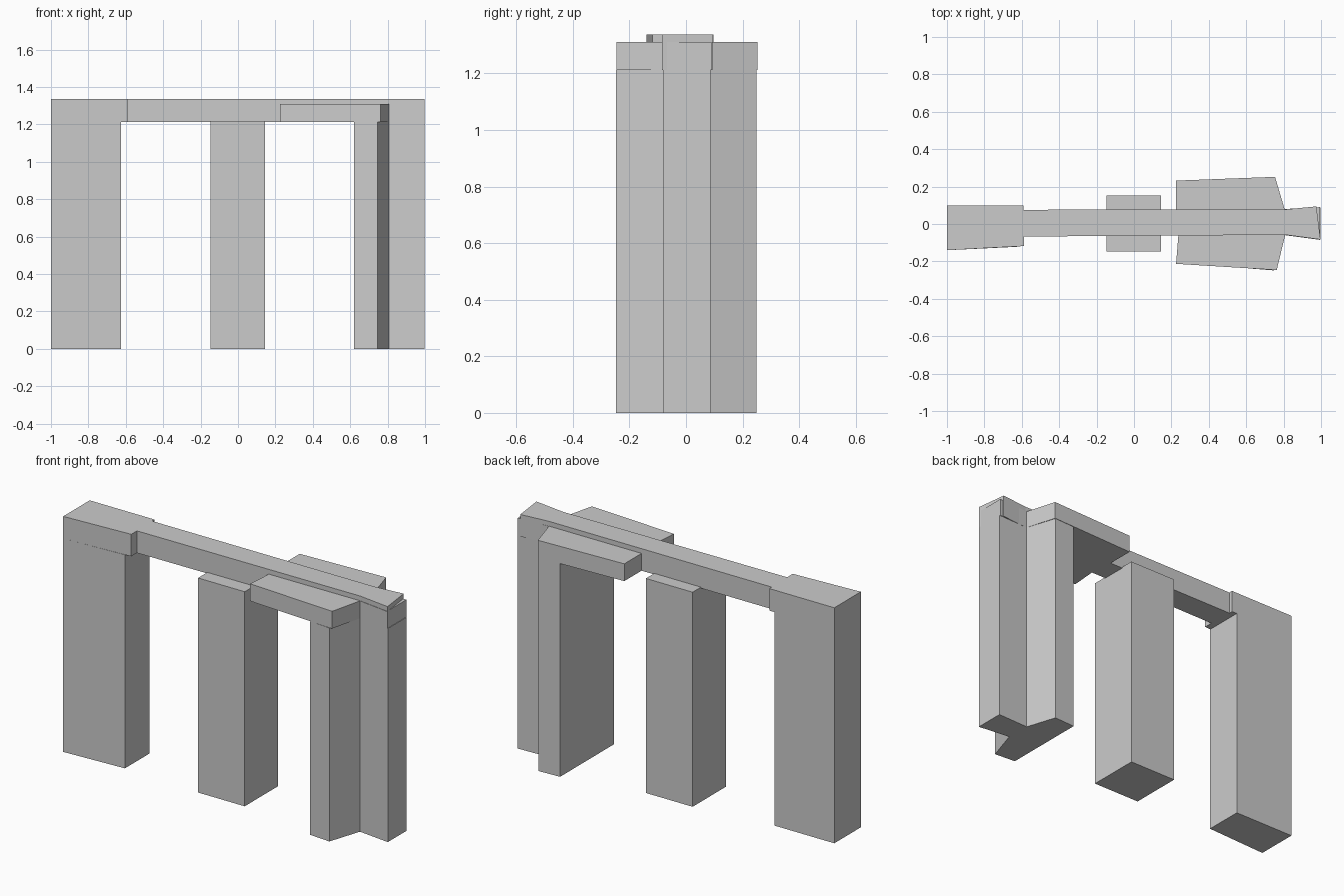
import bpy, bmesh

if "Cube" in bpy.data.objects:
    bpy.data.objects.remove(bpy.data.objects["Cube"])


def prism(name, plan, z0, z1):
    """Extrude a counter-clockwise plan outline from z0 to z1."""
    bm = bmesh.new()
    face = bm.faces.new([bm.verts.new((x, y, z0)) for x, y in plan])
    top = bmesh.ops.extrude_face_region(bm, geom=[face], use_keep_orig=True)
    for v in top["geom"]:
        if isinstance(v, bmesh.types.BMVert):
            v.co.z = z1
    bmesh.ops.recalc_face_normals(bm, faces=bm.faces)
    mesh = bpy.data.meshes.new(name)
    bm.to_mesh(mesh)
    bm.free()
    obj = bpy.data.objects.new(name, mesh)
    bpy.context.collection.objects.link(obj)
    return obj


BEAM_Z, SIDE_TOP, TOP = 1.212, 1.31, 1.337

# Three upright pillars
prism("left_pillar", [(-1, -0.14), (-0.625, -0.122), (-0.625, 0.098), (-1, 0.098)], 0, BEAM_Z)
prism("middle_pillar", [(-0.148, -0.147), (0.145, -0.147), (0.145, 0.152), (-0.148, 0.152)], 0, 1.218)
prism("right_pillar", [(0.62, -0.238), (0.747, -0.248), (0.808, -0.06), (0.998, -0.082),
                       (0.998, 0.087), (0.805, 0.08), (0.75, 0.25), (0.62, 0.244)], 0, BEAM_Z)

# Lower crosspiece above the right pillar, reaching inward on both sides
prism("side_beams", [(0.225, -0.213), (0.763, -0.246), (0.808, -0.06), (0.995, -0.085),
                     (0.995, 0.09), (0.805, 0.08), (0.754, 0.252), (0.225, 0.232),
                     (0.225, 0.075), (0.237, -0.063)], BEAM_Z, SIDE_TOP)

# Long lintel with a wide left end and a flared right end
prism("main_beam", [(-1, -0.14), (-0.588, -0.118), (-0.588, -0.067), (0.81, -0.058),
                    (0.997, -0.083), (0.975, 0.094), (0.81, 0.078), (-0.592, 0.076),
                    (-0.592, 0.098), (-1, 0.098)], BEAM_Z, TOP)
